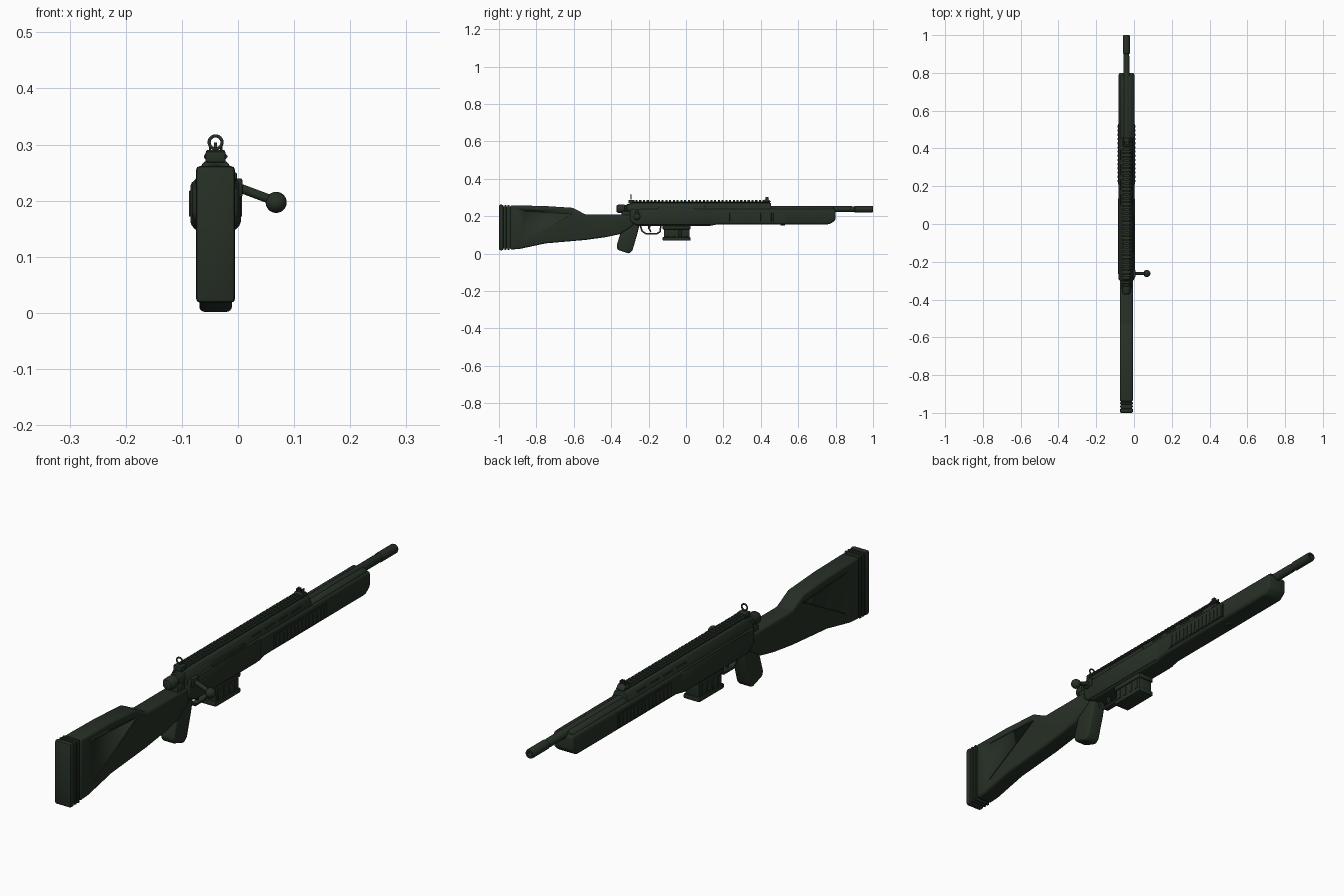
import bpy, bmesh, math
from mathutils import Vector, Matrix

if "Cube" in bpy.data.objects:
    bpy.data.objects.remove(bpy.data.objects["Cube"])

CX = -0.04  # centre plane of the rifle body
green = bpy.data.materials.new("dark_green")
green.diffuse_color = (0.019, 0.029, 0.019, 1)
green.use_nodes = True
green.node_tree.nodes["Principled BSDF"].inputs["Base Color"].default_value = green.diffuse_color


def finish(name, bm, bevel=0.0, segs=2, min_angle=25):
    """Bevel sharp edges, shade smooth by angle and link the object."""
    bmesh.ops.recalc_face_normals(bm, faces=bm.faces[:])
    if bevel:
        edges = [e for e in bm.edges if len(e.link_faces) == 2
                 and e.calc_face_angle(0) > math.radians(min_angle)]
        bmesh.ops.bevel(bm, geom=edges, offset=bevel, segments=segs,
                        profile=0.5, affect='EDGES', clamp_overlap=True)
    me = bpy.data.meshes.new(name)
    bm.to_mesh(me)
    bm.free()
    for p in me.polygons:
        p.use_smooth = True
    me.set_sharp_from_angle(angle=math.radians(32))
    me.materials.append(green)
    ob = bpy.data.objects.new(name, me)
    bpy.context.collection.objects.link(ob)
    return ob


def extrude(name, pts, a, b, place, bevel=0.0, segs=2):
    """Extrude a closed profile between depths a and b."""
    bm = bmesh.new()
    lo = [bm.verts.new(place(p, a)) for p in pts]
    hi = [bm.verts.new(place(p, b)) for p in pts]
    bm.faces.new(lo)
    bm.faces.new(hi)
    n = len(pts)
    for i in range(n):
        bm.faces.new((lo[i], lo[(i + 1) % n], hi[(i + 1) % n], hi[i]))
    return finish(name, bm, bevel, segs)


def side_profile(name, pts, half, bevel=0.0, segs=2, cx=CX):
    """Profile in (y, z) extruded across x."""
    return extrude(name, pts, cx - half, cx + half,
                   lambda p, d: (d, p[0], p[1]), bevel, segs)


def cross_section(name, half_pts, y0, y1, bevel=0.0, segs=2):
    """Right half of a section in (x, z), mirrored and extruded along y."""
    pts = half_pts + [(-x, z) for x, z in reversed(half_pts)]
    return extrude(name, pts, y0, y1, lambda p, d: (CX + p[0], d, p[1]), bevel, segs)


def box(name, half, y0, y1, z0, z1, bevel=0.0, cx=CX):
    return side_profile(name, [(y0, z0), (y1, z0), (y1, z1), (y0, z1)], half, bevel, 2, cx)


def lathe(name, rings, z, n=24):
    """Round part along y from (y, radius) rings."""
    bm = bmesh.new()
    loops = [[bm.verts.new((CX + r * math.cos(t * math.tau / n), y,
                            z + r * math.sin(t * math.tau / n))) for t in range(n)]
             for y, r in rings]
    for a, b in zip(loops, loops[1:]):
        for i in range(n):
            bm.faces.new((a[i], a[(i + 1) % n], b[(i + 1) % n], b[i]))
    bm.faces.new(loops[0])
    bm.faces.new(loops[-1])
    return finish(name, bm)


def tube(name, pts, radius, cyclic=False):
    """Round wire through points."""
    cu = bpy.data.curves.new(name, 'CURVE')
    cu.dimensions = '3D'
    cu.bevel_depth = radius
    cu.bevel_resolution = 3
    cu.use_fill_caps = True
    sp = cu.splines.new('POLY')
    sp.points.add(len(pts) - 1)
    for q, p in zip(sp.points, pts):
        q.co = (*p, 1)
    sp.use_cyclic_u = cyclic
    cu.materials.append(green)
    ob = bpy.data.objects.new(name, cu)
    bpy.context.collection.objects.link(ob)
    return ob


# Butt stock with cheek rest
stock = side_profile("stock", [
    (-0.94, 0.022), (-0.89, 0.025), (-0.75, 0.055), (-0.54, 0.073), (-0.43, 0.088),
    (-0.35, 0.105), (-0.28, 0.15), (-0.28, 0.208), (-0.535, 0.208), (-0.605, 0.245),
    (-0.76, 0.255), (-0.94, 0.258)], 0.035, 0.01, 3)

# Shallow grooves on both stock sides: diagonal and cheek rest seam
def groove(y0, z0, y1, z1):
    d = Vector((y1 - y0, z1 - z0)).normalized()
    n = Vector((-d.y, d.x)) * 0.002
    for s in (-1, 1):
        c = side_profile("groove_cutter", [(y0 + n.x, z0 + n.y), (y0 - n.x, z0 - n.y),
                         (y1 - n.x, z1 - n.y), (y1 + n.x, z1 + n.y)], 0.003,
                         cx=CX + s * 0.035)
        c.hide_render = True
        c.hide_set(True)
        m = stock.modifiers.new("groove", 'BOOLEAN')
        m.object = c
        m.solver = 'EXACT'

groove(-0.86, 0.07, -0.60, 0.212)
groove(-0.86, 0.228, -0.61, 0.214)

# Ribbed butt pad
box("butt_pad", 0.035, -1.0, -0.976, 0.018, 0.262, 0.008)
box("butt_pad_core", 0.029, -0.98, -0.935, 0.028, 0.252)
for y in (-0.966, -0.949):
    box("butt_pad_rib", 0.034, y - 0.0055, y + 0.0055, 0.02, 0.26, 0.003)

# Pistol grip
side_profile("pistol_grip", [(-0.325, 0.19), (-0.24, 0.19), (-0.262, 0.10), (-0.287, 0.015),
             (-0.305, 0.0), (-0.365, 0.02), (-0.372, 0.04)], 0.029, 0.009, 3)

# Lower receiver and handguard in one long body
side_profile("handguard", [(-0.30, 0.17), (-0.255, 0.147), (0.12, 0.147), (0.17, 0.157),
             (0.77, 0.157), (0.80, 0.18), (0.80, 0.24), (-0.30, 0.24)], 0.042, 0.012, 3)
box("receiver_side", 0.045, -0.27, 0.14, 0.152, 0.236, 0.01)

# Upper receiver, its front ring and handguard cheeks beside the barrel
cross_section("upper_receiver", [(0.038, 0.22), (0.036, 0.238), (0.023, 0.267), (0.017, 0.271)],
              -0.30, 0.455, 0.003)
cross_section("barrel_channel", [(0.035, 0.22), (0.033, 0.242), (0.023, 0.249)],
              0.44, 0.79, 0.003)

# Toothed top rail
cross_section("rail_base", [(0.013, 0.265), (0.013, 0.272), (0.018, 0.275), (0.012, 0.278)],
              -0.295, 0.45)
for i in range(37):
    y = -0.29 + i * 0.02
    cross_section("rail_tooth", [(0.014, 0.271), (0.021, 0.277), (0.021, 0.28), (0.016, 0.286)],
                  y, y + 0.011)

# Handguard vent slats on both sides
for s in (-1, 1):
    box("vent_frame", 0.002, 0.21, 0.53, 0.168, 0.222, 0.0, CX + s * 0.043)
    for i in range(14):
        y = 0.222 + i * 0.0222
        box("vent_slat", 0.0025, y, y + 0.012, 0.172, 0.218, 0.001, CX + s * 0.0447)

# Ejection port cover, port frame and small upper slots
side_profile("ejection_cover", [(-0.16, 0.226), (0.06, 0.226), (0.045, 0.25), (-0.145, 0.25)],
             0.004, 0.002, 2, CX + 0.034)
for s in (-1, 1):
    for i in range(4):
        box("upper_slot_plate", 0.003, 0.1 + i * 0.08, 0.155 + i * 0.08,
            0.249, 0.255, 0.001, CX + s * 0.029)

# Barrel with muzzle device
lathe("barrel", [(0.40, 0.0165), (0.885, 0.0165), (0.89, 0.0145), (0.90, 0.0145), (0.903, 0.018),
      (0.995, 0.018), (1.0, 0.016), (1.0, 0.009), (0.97, 0.009)], 0.238)

# Bolt shroud at the rear
lathe("bolt_shroud", [(-0.372, 0.012), (-0.37, 0.018), (-0.362, 0.023), (-0.33, 0.023),
      (-0.327, 0.019), (-0.318, 0.019), (-0.315, 0.026), (-0.28, 0.026)], 0.24)
box("receiver_tang", 0.027, -0.345, -0.28, 0.19, 0.228, 0.006)

# Bolt handle and knob
tube("bolt_handle", [(-0.03, -0.262, 0.234), (0.005, -0.262, 0.222), (0.066, -0.262, 0.199)], 0.0085)
bm = bmesh.new()
bmesh.ops.create_uvsphere(bm, u_segments=24, v_segments=14, radius=0.0188,
                          matrix=Matrix.Translation((0.068, -0.262, 0.197)))
finish("bolt_knob", bm)
box("bolt_root", 0.008, -0.282, -0.242, 0.205, 0.24, 0.004, 0.0)

# Magazine with ridges and base plate
box("magazine", 0.030, -0.118, 0.02, 0.08, 0.16, 0.004)
box("magazine_base", 0.034, -0.125, 0.025, 0.07, 0.088, 0.004)
box("magazine_collar", 0.034, -0.125, 0.025, 0.13, 0.155, 0.004)
for i in range(4):
    y = -0.105 + i * 0.033
    box("magazine_ridge", 0.0325, y, y + 0.014, 0.09, 0.128, 0.002)

# Trigger and guard
side_profile("trigger", [(-0.205, 0.155), (-0.188, 0.155), (-0.192, 0.135), (-0.184, 0.115),
             (-0.190, 0.114), (-0.202, 0.133)], 0.005)
side_profile("trigger_guard", [
    (-0.25, 0.152), (-0.238, 0.118), (-0.215, 0.102), (-0.155, 0.102), (-0.135, 0.115),
    (-0.13, 0.152), (-0.139, 0.152), (-0.142, 0.12), (-0.159, 0.110), (-0.212, 0.110),
    (-0.231, 0.123), (-0.241, 0.152)], 0.011)

# Rear ring sight
box("rear_sight_base", 0.018, -0.308, -0.275, 0.268, 0.288, 0.003)
tube("rear_sight_ring", [(CX + 0.0115 * math.cos(a * math.tau / 24), -0.295,
     0.304 + 0.0115 * math.sin(a * math.tau / 24)) for a in range(24)], 0.003, True)

# Front post sight
side_profile("front_sight_base", [(0.405, 0.275), (0.457, 0.275), (0.442, 0.29), (0.422, 0.29)],
             0.017, 0.002)
box("front_sight_post", 0.003, 0.428, 0.436, 0.285, 0.304)
for s in (-1, 1):
    box("front_sight_ear", 0.002, 0.424, 0.441, 0.285, 0.302, 0.001, CX + s * 0.010)

# Sling stud under the handguard
box("sling_stud", 0.008, 0.505, 0.53, 0.15, 0.16, 0.002)
